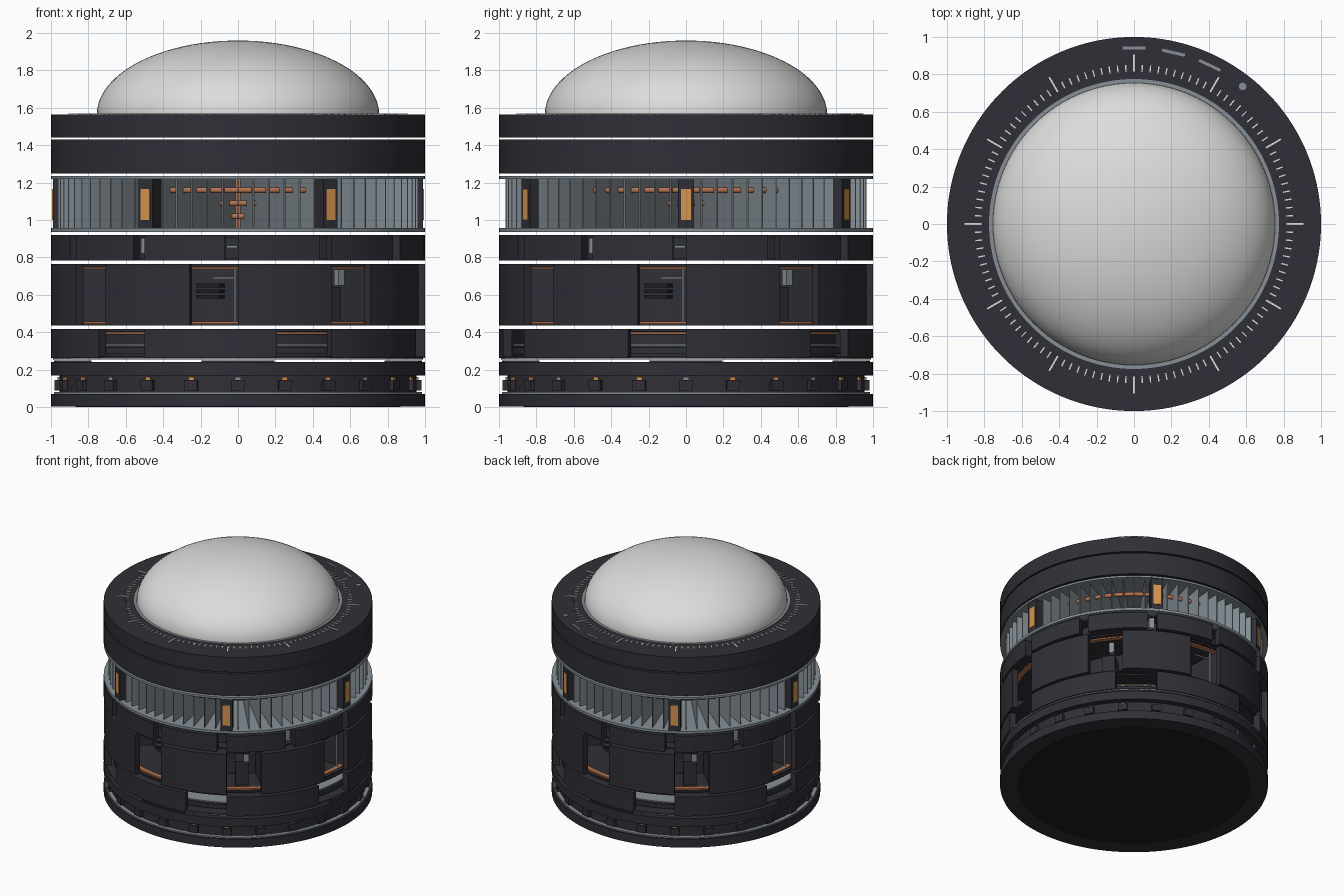
import bpy, bmesh, math
from mathutils import Matrix

if "Cube" in bpy.data.objects:
    bpy.data.objects.remove(bpy.data.objects["Cube"])


def material(name, rgb):
    m = bpy.data.materials.new(name)
    m.diffuse_color = (*rgb, 1)
    m.use_nodes = True
    m.node_tree.nodes["Principled BSDF"].inputs["Base Color"].default_value = m.diffuse_color
    return m


DARK = material("dark shell", (0.028, 0.028, 0.037))
BLACK = material("black", (0.012, 0.012, 0.014))
GREY = material("blue grey metal", (0.24, 0.28, 0.31))
COPPER = material("copper", (0.45, 0.17, 0.075))
AMBER = material("amber", (0.68, 0.30, 0.07))
WHITE = material("off white", (0.72, 0.72, 0.71))


def finish(bm, name, mat, smooth=True):
    bmesh.ops.recalc_face_normals(bm, faces=bm.faces)
    me = bpy.data.meshes.new(name)
    bm.to_mesh(me)
    bm.free()
    me.materials.append(mat)
    ob = bpy.data.objects.new(name, me)
    bpy.context.collection.objects.link(ob)
    if smooth:
        bpy.ops.object.select_all(action='DESELECT')
        ob.select_set(True)
        bpy.context.view_layer.objects.active = ob
        bpy.ops.object.shade_smooth_by_angle(angle=math.radians(30))
    return ob


def point(r, a, z):
    """Angle in degrees, from the front (-y) towards +x."""
    a = math.radians(a)
    return (r * math.sin(a), -r * math.cos(a), z)


def arcs(name, mat, r0, r1, z0, z1, spans=((0, 360),)):
    """Ring, or several ring sectors, with a rectangular section."""
    bm = bmesh.new()
    for a0, a1 in spans:
        full = a1 - a0 >= 360
        n = 144 if full else max(1, round((a1 - a0) / 2.5))
        loops = []
        for i in range(n if full else n + 1):
            a = a0 + (a1 - a0) * i / n
            loops.append([bm.verts.new(point(r, a, z)) for r, z in
                          ((r0, z0), (r1, z0), (r1, z1), (r0, z1))])
        for i in range(n):
            p, q = loops[i], loops[(i + 1) % len(loops)]
            for k in range(4):
                bm.faces.new((p[k], q[k], q[(k + 1) % 4], p[(k + 1) % 4]))
        if not full:
            bm.faces.new(loops[0])
            bm.faces.new(loops[-1])
    return finish(bm, name, mat)


def drum(name, mat, r, z0, z1):
    bm = bmesh.new()
    bmesh.ops.create_cone(bm, cap_ends=True, segments=144, radius1=r, radius2=r,
                          depth=z1 - z0, matrix=Matrix.Translation((0, 0, (z0 + z1) / 2)))
    return finish(bm, name, mat)


def boxes(name, mat, angles, r0, r1, width, z0, z1):
    """Radially placed boxes."""
    bm = bmesh.new()
    for a in angles:
        m = (Matrix.Rotation(math.radians(a), 4, 'Z')
             @ Matrix.Translation((0, -(r0 + r1) / 2, (z0 + z1) / 2))
             @ Matrix.Diagonal((width, r1 - r0, z1 - z0, 1)))
        bmesh.ops.create_cube(bm, size=1, matrix=m)
    return finish(bm, name, mat, False)


def tube_ring(name, mat, r, thick, z):
    bpy.ops.mesh.primitive_torus_add(major_radius=r, minor_radius=thick, location=(0, 0, z),
                                     major_segments=96, minor_segments=10)
    ob = bpy.context.object
    ob.name = name
    ob.data.materials.append(mat)
    bpy.ops.object.shade_smooth()


def every(step, start=0):
    return [start + step * i for i in range(round(360 / step))]


# Base with its recessed band and connector blocks
drum("base_foot", DARK, 1.0, 0.002, 0.07)
drum("base_underside", BLACK, 0.87, 0.0, 0.01)
arcs("base_rim", GREY, 0.9, 0.985, 0.07, 0.08)
drum("base_band", DARK, 0.955, 0.07, 0.17)
drum("base_lid", DARK, 1.0, 0.17, 0.24)
boxes("base_block", DARK, every(15), 0.94, 0.98, 0.07, 0.09, 0.145)
boxes("base_copper_contact", AMBER, [a for a in every(15) if a % 45], 0.94, 0.965, 0.03, 0.146, 0.16)
boxes("base_grey_contact", GREY, every(45), 0.94, 0.965, 0.03, 0.146, 0.16)
arcs("base_top_pad", DARK, 0.8, 0.985, 0.24, 0.248, [(a - 11.5, a + 11.5) for a in every(90)])

# Lower layer: six wall panels with gaps
arcs("lower_floor", GREY, 0.3, 0.99, 0.255, 0.262)
drum("lower_plate", DARK, 0.99, 0.26, 0.27)
arcs("lower_wall", DARK, 0.95, 1.0, 0.262, 0.417, [(a + 30, a + 72) for a in every(60)])
drum("lower_core", DARK, 0.8, 0.26, 0.417)
drum("lower_ceiling", DARK, 0.95, 0.405, 0.417)
arcs("lower_shelf", DARK, 0.78, 0.93, 0.285, 0.32)
arcs("lower_rail", GREY, 0.78, 0.925, 0.328, 0.338)
tube_ring("lower_coil", COPPER, 0.82, 0.008, 0.395)

# Middle layer: eight tall wall panels with gaps
drum("middle_floor", DARK, 0.96, 0.435, 0.447)
drum("middle_ceiling", DARK, 0.96, 0.753, 0.765)
arcs("middle_wall", DARK, 0.955, 1.0, 0.435, 0.765, [(a, a + 30) for a in every(45)])
drum("middle_core", DARK, 0.65, 0.44, 0.76)
arcs("middle_floor_band", COPPER, 0.9, 0.94, 0.447, 0.458)
arcs("middle_ceiling_band", COPPER, 0.9, 0.94, 0.738, 0.748)
boxes("middle_partition", DARK, every(45, 2), 0.65, 0.95, 0.012, 0.447, 0.753)
boxes("middle_post", GREY, every(90, -1), 0.9, 0.915, 0.012, 0.447, 0.753)
boxes("middle_bracket", GREY, every(90, -5), 0.88, 0.89, 0.12, 0.685, 0.695)
boxes("middle_grey_block", GREY, every(90, 39), 0.84, 0.88, 0.04, 0.65, 0.735)
boxes("middle_dark_block", DARK, every(90, 37), 0.72, 0.85, 0.10, 0.447, 0.64)
for z in (0.58, 0.61, 0.64):
    boxes("middle_vent", BLACK, every(90, -12), 0.65, 0.78, 0.13, z, z + 0.02)

# Upper layer: twelve low panels with narrow slots
drum("upper_floor", DARK, 0.95, 0.785, 0.797)
drum("upper_ceiling", DARK, 0.95, 0.908, 0.92)
arcs("upper_wall", DARK, 0.94, 1.0, 0.785, 0.92, [(a, a + 26) for a in every(30)])
drum("upper_core", DARK, 0.86, 0.785, 0.92)
boxes("upper_clip", GREY, every(90, -32), 0.85, 0.945, 0.04, 0.82, 0.905)
boxes("upper_rail", GREY, every(90, -2), 0.85, 0.92, 0.06, 0.85, 0.865)

# Heat sink: plates, radial fins, copper pipes and posts
drum("sink_bottom_plate", GREY, 1.0, 0.937, 0.957)
drum("sink_top_plate", GREY, 1.0, 1.22, 1.236)
boxes("sink_fin", GREY, every(5), 0.15, 0.965, 0.006, 0.957, 1.22)
drum("sink_core", COPPER, 0.2, 0.957, 1.22)
for r, z in ((0.85, 1.16), (0.55, 1.09), (0.38, 1.02)):
    tube_ring("sink_pipe", COPPER, r, 0.016, z)
boxes("sink_post", DARK, every(60, 30), 0.9, 0.99, 0.088, 0.955, 1.222)
boxes("sink_post_plate", AMBER, every(60, 30), 0.988, 0.995, 0.055, 1.0, 1.165)

# Top housing and dial
drum("housing", DARK, 1.0, 1.25, 1.43)
drum("dial", DARK, 1.0, 1.442, 1.565)
arcs("dome_collar", GREY, 0.74, 0.775, 1.56, 1.569)
boxes("dial_minor_tick", WHITE, [a for a in every(3) if a % 30], 0.815, 0.852, 0.007, 1.562, 1.569)
boxes("dial_major_tick", WHITE, every(30), 0.815, 0.907, 0.009, 1.562, 1.569)
boxes("dial_bar", GREY, (180, 167, 154.5), 0.932, 0.948, 0.125, 1.562, 1.57)
bm = bmesh.new()
bmesh.ops.create_cone(bm, cap_ends=True, segments=24, radius1=0.02, radius2=0.02, depth=0.01,
                      matrix=Matrix.Translation(point(0.937, 141.7, 1.567)))
finish(bm, "dial_dot", GREY)

# Dome: upper half of a flattened sphere
bm = bmesh.new()
bmesh.ops.create_uvsphere(bm, u_segments=96, v_segments=48, radius=1)
bmesh.ops.bisect_plane(bm, geom=bm.verts[:] + bm.edges[:] + bm.faces[:], plane_co=(0, 0, -0.001),
                       plane_no=(0, 0, 1), clear_inner=True)
bmesh.ops.transform(bm, verts=bm.verts, matrix=Matrix.Translation((0, 0, 1.563))
                    @ Matrix.Diagonal((0.755, 0.755, 0.397, 1)))
finish(bm, "dome", WHITE)
